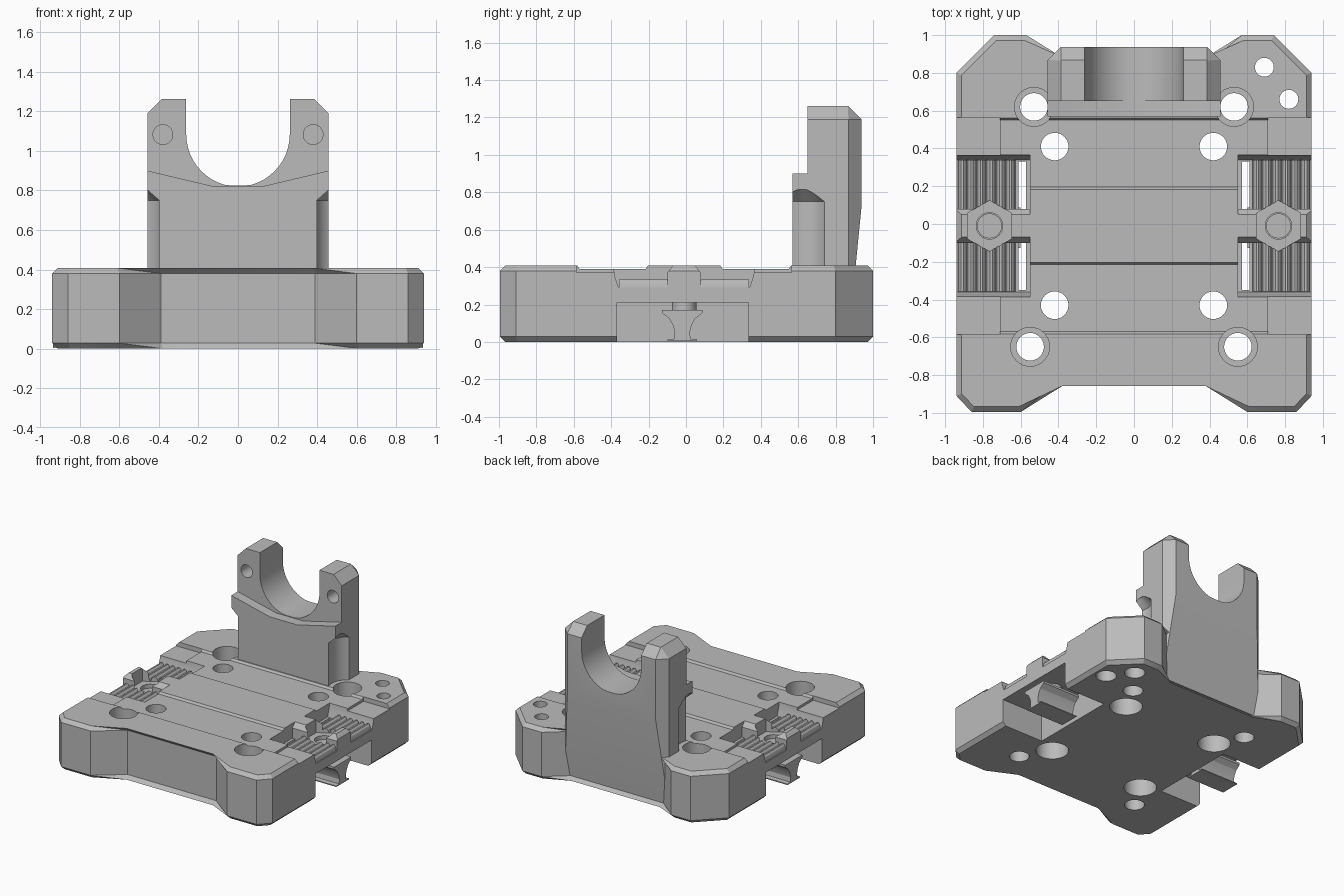
import bpy, bmesh
from math import sin, cos, pi, radians

if "Cube" in bpy.data.objects:
    bpy.data.objects.remove(bpy.data.objects["Cube"], do_unlink=True)

grey = bpy.data.materials.new("plain grey")
grey.use_nodes = True
grey.diffuse_color = (0.5, 0.5, 0.5, 1)
grey.node_tree.nodes["Principled BSDF"].inputs["Base Color"].default_value = (0.5, 0.5, 0.5, 1)

PLACE = {"X": lambda a, b, h: (h, a, b),
         "Y": lambda a, b, h: (a, h, b),
         "Z": lambda a, b, h: (a, b, h)}


def loft(name, levels, axis="Z", chamfer=0):
    """Solid through matching outlines, given as (height, points) along an axis."""
    bm = bmesh.new()
    rings = [[bm.verts.new(PLACE[axis](a, b, h)) for a, b in pts] for h, pts in levels]
    n = len(rings[0])
    caps = [bm.faces.new(rings[0]), bm.faces.new(rings[-1])]
    for low, high in zip(rings, rings[1:]):
        for i in range(n):
            j = (i + 1) % n
            bm.faces.new((low[i], low[j], high[j], high[i]))
    if chamfer:
        edges = list({e for f in caps for e in f.edges})
        bmesh.ops.bevel(bm, geom=edges, offset=chamfer, segments=1, affect="EDGES")
    bmesh.ops.recalc_face_normals(bm, faces=bm.faces)
    mesh = bpy.data.meshes.new(name)
    bm.to_mesh(mesh)
    bm.free()
    mesh.materials.append(grey)
    obj = bpy.data.objects.new(name, mesh)
    bpy.context.collection.objects.link(obj)
    return obj


def prism(name, pts, axis, lo, hi, chamfer=0):
    return loft(name, [(lo, pts), (hi, pts)], axis, chamfer)


def box(x0, x1, y0, y1, z0, z1):
    return prism("cutter", [(x0, y0), (x1, y0), (x1, y1), (x0, y1)], "Z", z0, z1)


def circle(x, y, r, n=32, turn=0.0):
    return [(x + r * cos(turn + 2 * pi * i / n), y + r * sin(turn + 2 * pi * i / n))
            for i in range(n)]


def hole(x, y, r, z0, z1):
    return prism("cutter", circle(x, y, r), "Z", z0, z1)


def mirrored(half):
    """Close a right-hand outline with its reflection."""
    return half + [(-a, b) for a, b in reversed(half)]


def combine(target, tools, operation="DIFFERENCE"):
    for tool in tools:
        mod = target.modifiers.new("combine", "BOOLEAN")
        mod.operation, mod.solver, mod.object = operation, "EXACT", tool
        graph = bpy.context.evaluated_depsgraph_get()
        mesh = bpy.data.meshes.new_from_object(target.evaluated_get(graph))
        target.modifiers.clear()
        target.data = mesh
        bpy.data.objects.remove(tool, do_unlink=True)


# Base plate with flared corners and chamfered rims
base = prism("base_plate", mirrored([
    (0.39, -0.83), (0.6, -0.995), (0.86, -0.995), (0.94, -0.91),
    (0.94, 0.8), (0.74, 1.0), (0.57, 1.0), (0.4, 0.86)]), "Z", 0, 0.408, 0.028)

# Shallow bands across the top
cuts = [prism("cutter", [(lo, 0.391), (hi, 0.391), (hi + 0.02, 0.42), (lo - 0.02, 0.42)],
              "X", -1.1, 1.1) for lo, hi in ((-0.57, -0.215), (0.195, 0.55))]

# Screw holes: inner ones widen below, outer ones widen above
for s in (1, -1):
    for y in (0.41, -0.43):
        cuts += [hole(s * 0.42, y, 0.073, -0.1, 0.5), hole(s * 0.42, y, 0.12, -0.1, 0.15)]
    for x, y in ((0.53, 0.62), (0.55, -0.65)):
        cuts += [hole(s * x, y, 0.073, -0.1, 0.5), hole(s * x, y, 0.103, 0.2, 0.5)]
for x, y in ((0.69, 0.83), (0.82, 0.66)):
    cuts += [hole(x, y, 0.05, -0.1, 0.5), hole(x, y, 0.075, -0.1, 0.12)]


def nut_cutters(s):
    hexagon = circle(s * 0.765, -0.01, 0.135, 6, pi / 2)
    return [prism("cutter", hexagon, "Z", 0.3, 0.5), hole(s * 0.765, -0.01, 0.07, 0.15, 0.35)]


# Side pockets, pads, slits and nut seats
pocket_profiles = [
    [(-0.36, 0.29), (-0.1, 0.29), (-0.1, 0.37), (-0.06, 0.42), (-0.39, 0.42), (-0.38, 0.35)],
    [(0.34, 0.29), (0.08, 0.29), (0.08, 0.37), (0.04, 0.42), (0.37, 0.42), (0.36, 0.35)]]
for s in (1, -1):
    x0, x1 = sorted((s * 0.55, s * 1.1))
    cuts += [prism("cutter", p, "X", x0, x1) for p in pocket_profiles]
    x0, x1 = sorted((s * 0.71, s * 1.1))
    cuts += [box(x0, x1, -0.585, -0.37, 0.372, 0.5), box(x0, x1, 0.35, 0.565, 0.372, 0.5)]
    x0, x1 = sorted((s * 0.57, s * 1.1))
    cuts.append(box(x0, x1, -0.37, 0.335, -0.1, 0.212))
    x0, x1 = sorted((s * 0.572, s * 0.612))
    cuts += [box(x0, x1, -0.35, -0.1, 0.15, 0.35), box(x0, x1, 0.08, 0.33, 0.15, 0.35)]
    cuts += nut_cutters(s)
combine(base, cuts)

# Ribbed strips and clamp feet on each side
for s, side in ((1, "left"), (-1, "right")):
    profile = [(s * 0.625, 0.25), (s * 0.625, 0.3)]
    for i in range(6):
        x = 0.63 + i * 0.051
        profile += [(s * (x + dx), z) for dx, z in
                    ((0, 0.3), (0.008, 0.325), (0.018, 0.335), (0.03, 0.335), (0.04, 0.325), (0.048, 0.3))]
    profile.append((s * 0.933, 0.25))
    ribs = prism(side + "_ribs", profile, "Y", -0.358, 0.338)
    combine(ribs, nut_cutters(s))

    # Foot profile: wide head with hollow flanks and a narrow sole
    flank = [(0.045, 0.015), (0.04, 0.05), (0.05, 0.09), (0.07, 0.125), (0.108, 0.155), (0.108, 0.172)]
    foot = [(-0.02 + a, b) for a, b in mirrored([(0.08, 0.004), (0.08, 0.012)] + flank)]
    x0, x1 = sorted((s * 0.6, s * 0.935))
    prism(side + "_clamp_foot", foot, "X", x0, x1)
    prism(side + "_clamp_bolt", circle(s * 0.765, -0.01, 0.066), "Z", 0.16, 0.27)


# Upright: tapered back, chamfered rear corners and top
def upright_ring(side, shoulder, corner, back):
    return mirrored([(side, 0.65), (side, shoulder), (corner, back)])


upright = loft("upright_bracket", [
    (0.03, upright_ring(0.458, 0.868, 0.456, 0.87)),
    (0.72, upright_ring(0.458, 0.868, 0.388, 0.938)),
    (1.19, upright_ring(0.458, 0.868, 0.388, 0.938)),
    (1.262, upright_ring(0.386, 0.866, 0.386, 0.868))])
front = prism("cutter", mirrored([(0.458, 0.3), (0.458, 0.9), (0.12, 0.82)]), "Y", 0.57, 0.7)
combine(upright, [front], "UNION")

# Open round cradle, screw holes and screwdriver reliefs
steps = 24
arc = [(0.262 * cos(pi * i / steps), max(0.825, 1.085 - 0.265 * sin(pi * i / steps)))
       for i in range(steps + 1)]
cradle = [(0.262, 1.4)] + arc + [(-0.262, 1.4)]
cuts = [prism("cutter", cradle, "Y", 0.5, 1.1)]
for s in (1, -1):
    cuts.append(prism("cutter", circle(s * 0.38, 1.083, 0.05), "Y", 0.5, 0.8))
    cuts.append(loft("cutter", [(z, circle(s * 0.53, 0.62, r)) for z, r in
                                ((0.2, 0.14), (0.75, 0.14), (0.815, 0.075))]))
combine(upright, cuts)

# Smooth round walls, keep corners crisp
for obj in bpy.context.collection.objects:
    if obj.type == "MESH" and grey.name in obj.data.materials:
        obj.data.shade_smooth()
        obj.data.set_sharp_from_angle(angle=radians(20))
